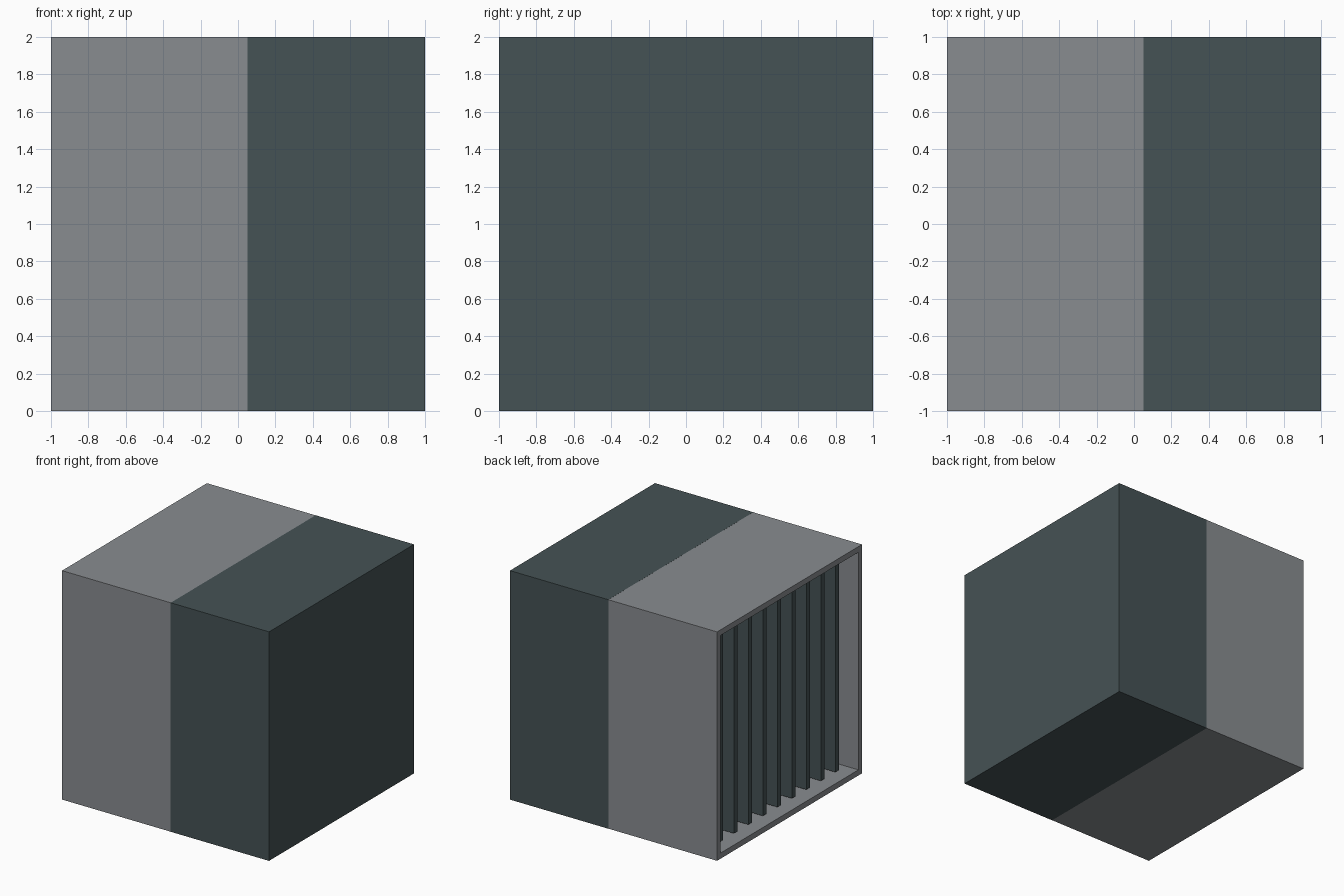
import bpy, bmesh
from mathutils import Vector

if "Cube" in bpy.data.objects:
    bpy.data.objects.remove(bpy.data.objects["Cube"])

WALL = 0.05      # housing wall thickness
SPLIT = 0.05     # x where the dark block starts


def material(name, rgb):
    m = bpy.data.materials.new(name)
    m.diffuse_color = (*rgb, 1)
    m.use_nodes = True
    m.node_tree.nodes["Principled BSDF"].inputs["Base Color"].default_value = m.diffuse_color
    return m


def finish(bm, name, mat=None):
    bmesh.ops.recalc_face_normals(bm, faces=bm.faces)
    me = bpy.data.meshes.new(name)
    bm.to_mesh(me)
    bm.free()
    ob = bpy.data.objects.new(name, me)
    bpy.context.collection.objects.link(ob)
    if mat:
        me.materials.append(mat)
    return ob


def box(name, lo, hi, mat=None):
    lo, hi = Vector(lo), Vector(hi)
    bm = bmesh.new()
    bmesh.ops.create_cube(bm, size=1)
    bmesh.ops.scale(bm, vec=hi - lo, verts=bm.verts)
    bmesh.ops.translate(bm, vec=(lo + hi) / 2, verts=bm.verts)
    return finish(bm, name, mat)


def square_tube(name, x0, x1, outer, inner, mat=None):
    bm = bmesh.new()
    loops = [[bm.verts.new((x, r * sy, 1 + r * sz))
              for sy, sz in ((-1, -1), (1, -1), (1, 1), (-1, 1))]
             for x, r in ((x0, outer), (x1, outer), (x1, inner), (x0, inner))]
    for a, b in zip(loops, loops[1:] + loops[:1]):
        for i in range(4):
            j = (i + 1) % 4
            bm.faces.new((a[i], a[j], b[j], b[i]))
    return finish(bm, name, mat)


dark = material("dark_metal", (0.06, 0.085, 0.09))
grey = material("grey_metal", (0.25, 0.265, 0.28))

# Open housing, a hair inside the dark block where the two overlap
square_tube("housing", -1, 0.999, 0.9995, 1 - WALL, grey)

# Solid dark block filling the right half
box("core_block", (SPLIT, -1, 0), (1, 1, 2), dark)

# Row of upright cooling fins facing the open side
for i in range(9):
    y = -0.8 + 0.2 * i
    box(f"fin_{i + 1}", (-0.9, y - 0.025, 0.07), (SPLIT, y + 0.025, 1.93), dark)
